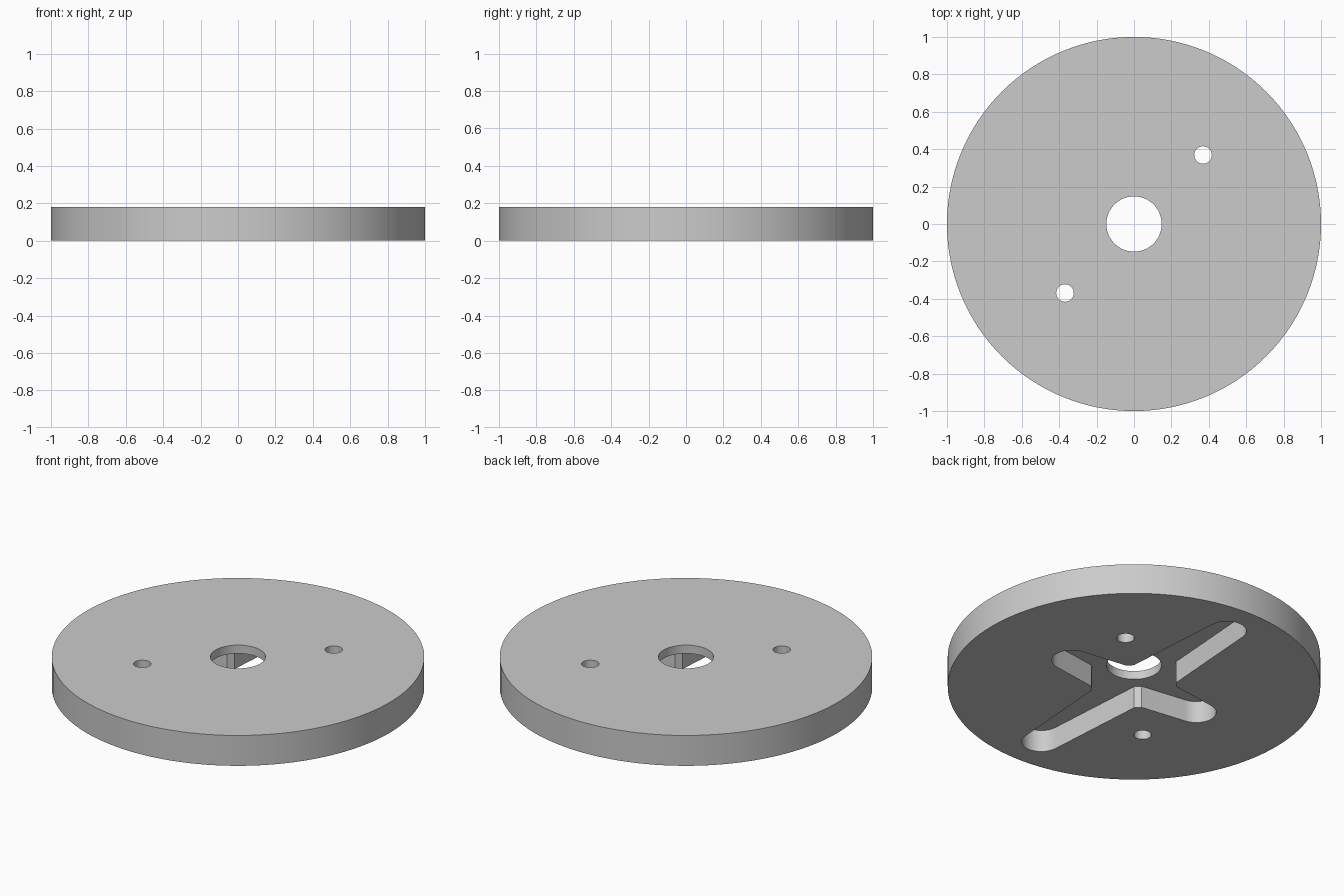
import bpy, bmesh
from math import cos, sin, pi, radians

cube = bpy.data.objects.get("Cube")
if cube:
    bpy.data.objects.remove(cube, do_unlink=True)

HEIGHT = 0.18
RECESS = 0.13

grey = bpy.data.materials.new("light grey")
grey.use_nodes = True
grey.diffuse_color = (0.6, 0.6, 0.6, 1)
grey.node_tree.nodes["Principled BSDF"].inputs["Base Color"].default_value = (0.6, 0.6, 0.6, 1)


def arc(cx, cy, r, start, end, steps):
    return [(cx + r * cos(start + (end - start) * i / steps),
             cy + r * sin(start + (end - start) * i / steps)) for i in range(steps + 1)]


def circle(cx, cy, r, sides):
    return arc(cx, cy, r, 0, 2 * pi, sides)[:-1]


def prism(name, outline, z0, z1):
    """Extrude a counter-clockwise outline between two heights."""
    bm = bmesh.new()
    base = bm.faces.new([bm.verts.new((x, y, z0)) for x, y in outline])
    top = bmesh.ops.extrude_face_region(bm, geom=[base])["geom"]
    bmesh.ops.translate(bm, vec=(0, 0, z1 - z0),
                        verts=[v for v in top if isinstance(v, bmesh.types.BMVert)])
    bmesh.ops.recalc_face_normals(bm, faces=bm.faces)
    mesh = bpy.data.meshes.new(name)
    bm.to_mesh(mesh)
    bm.free()
    mesh.materials.append(grey)
    obj = bpy.data.objects.new(name, mesh)
    bpy.context.collection.objects.link(obj)
    return obj


def arm(root_x, root_y, centre, r):
    """Tapered arm along +x with a round tip."""
    return [(root_x, -root_y)] + arc(centre, 0, r, -pi / 2 + 0.08, pi / 2 - 0.08, 16) + [(root_x, root_y)]


# Disc
disc = prism("disc", circle(0, 0, 1, 128), 0, HEIGHT)

# Four-armed recess in the underside: short arms on x, long arms on y
short_arm = arm(0.175, 0.145, 0.435, 0.108)
long_arm = [(-y, x) for x, y in arm(0.175, 0.147, 0.775, 0.105)]
half = short_arm + long_arm
cross = half + [(-x, -y) for x, y in half]

# Cutters: recess, centre bore and two screw holes
cutters = [prism("recess_cutter", cross, -0.1, RECESS),
           prism("bore_cutter", circle(0, 0, 0.148, 64), -0.2, 0.4)]
for s in (-1, 1):
    cutters.append(prism("screw_hole_cutter", circle(s * 0.369, s * 0.369, 0.047, 32), -0.2, 0.4))

bpy.context.view_layer.objects.active = disc
for cutter in cutters:
    cutter.hide_render = True
    cut = disc.modifiers.new("cut", "BOOLEAN")
    cut.operation = "DIFFERENCE"
    cut.solver = "EXACT"
    cut.object = cutter
    bpy.ops.object.modifier_apply(modifier=cut.name)
    bpy.data.objects.remove(cutter, do_unlink=True)

# Smooth round walls, sharp rims
bpy.ops.object.select_all(action="DESELECT")
disc.select_set(True)
bpy.ops.object.shade_smooth_by_angle(angle=radians(25))
